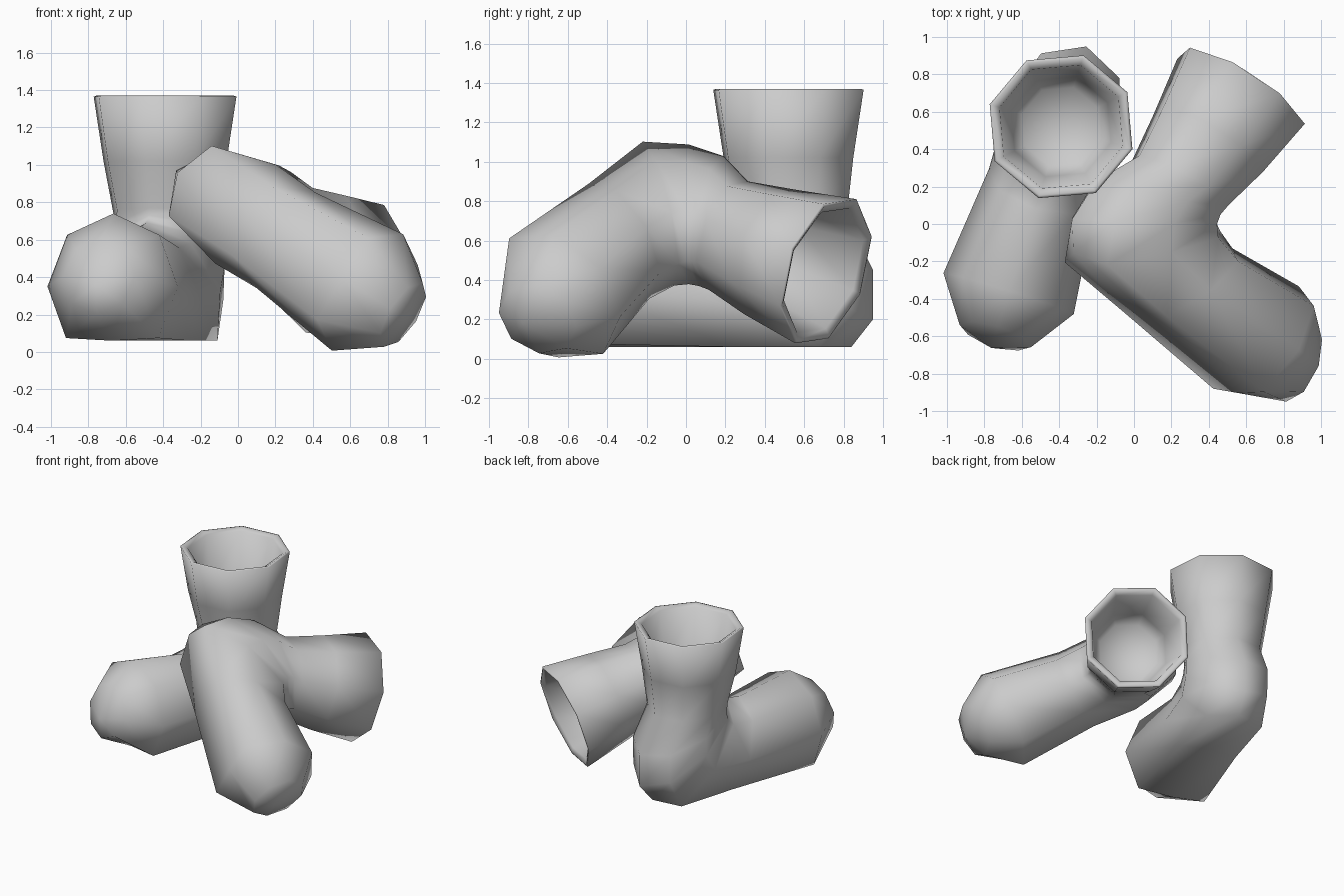
import bpy, bmesh, math
from mathutils import Matrix, Vector

if "Cube" in bpy.data.objects:
    bpy.data.objects.remove(bpy.data.objects["Cube"])

# Rings along the boot: (front/top point), (back/bottom point), half width; points are (forward, up)
RINGS = [
    ((.22, .84), (-.22, .84), .22),      # floor inside the shaft
    ((.28, .93), (-.28, .93), .28),      # inner wall
    ((.345, 1.29), (-.345, 1.29), .345), # inner rim
    ((.385, 1.31), (-.385, 1.31), .385), # top of rim
    ((.40, 1.305), (-.40, 1.305), .40),  # opening
    ((.345, .96), (-.345, .96), .345),   # shaft
    ((.28, .71), (-.31, .66), .295),     # ankle
    ((.285, .67), (-.45, .39), .31),     # heel
    ((.30, .65), (-.45, .14), .31),
    ((.34, .63), (-.335, -.11), .31),
    ((.46, .60), (.20, -.11), .30),      # instep
    ((.92, .68), (.95, -.10), .365),     # ball of the foot
    ((1.12, .55), (1.225, .14), .20),    # toe
]
INNER_FLOOR, TOE_TIP = (0, .82), (1.24, .30)
SIDES = 8


def boot(name, opening, forward, up):
    bm = bmesh.new()
    rings = []
    for (pf, pz), (qf, qz), w in RINGS:
        ring = []
        for k in range(SIDES):
            a = 2 * math.pi * k / SIDES
            t = (1 - math.cos(a)) / 2
            # the sole is kept flat at height 0
            ring.append(bm.verts.new((w * math.sin(a), pf + (qf - pf) * t,
                                      max(0, pz + (qz - pz) * t))))
        rings.append(ring)
    for r0, r1 in zip(rings, rings[1:]):
        for k in range(SIDES):
            j = (k + 1) % SIDES
            bm.faces.new((r0[k], r0[j], r1[j], r1[k]))
    # close the inside floor and the toe
    for ring, point in ((rings[0], INNER_FLOOR), (rings[-1], TOE_TIP)):
        tip = bm.verts.new((0, *point))
        for k in range(SIDES):
            bm.faces.new((ring[k], ring[(k + 1) % SIDES], tip))
    bmesh.ops.recalc_face_normals(bm, faces=bm.faces[:])
    if bm.calc_volume(signed=True) < 0:
        bmesh.ops.reverse_faces(bm, faces=bm.faces[:])
    for f in bm.faces:
        f.smooth = True
    mesh = bpy.data.meshes.new(name)
    bm.to_mesh(mesh)
    bm.free()
    ob = bpy.data.objects.new(name, mesh)
    bpy.context.collection.objects.link(ob)

    # place by the opening centre, foot direction and shaft direction
    y, z = Vector(forward).normalized(), Vector(up).normalized()
    x = y.cross(z).normalized()
    y = z.cross(x)
    rot = Matrix((x, y, z)).transposed().to_4x4()
    ob.matrix_world = Matrix.Translation(Vector(opening) - z * 1.31) @ rot
    return ob


boot("standing_boot", (-.39, .52, 1.37), (-.30, -.954, 0), (0, 0, 1))
boot("fallen_boot", (.575, .714, .443), (.683, -.582, -.440), (.511, .812, -.281))
